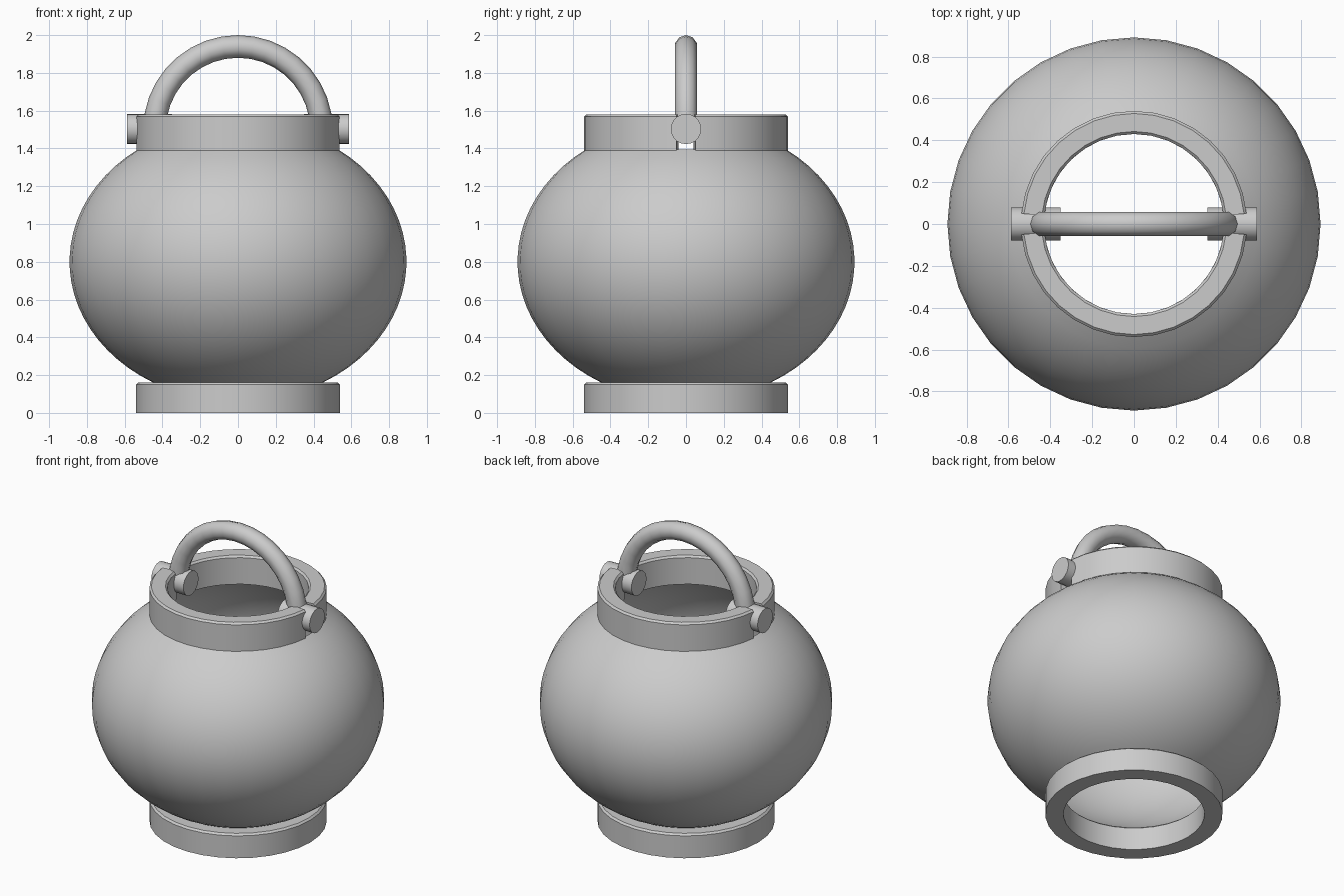
import bpy, bmesh, math

if "Cube" in bpy.data.objects:
    bpy.data.objects.remove(bpy.data.objects["Cube"])


def finish(name, bm, angle=40):
    bmesh.ops.remove_doubles(bm, verts=bm.verts, dist=1e-5)
    bmesh.ops.recalc_face_normals(bm, faces=bm.faces)
    mesh = bpy.data.meshes.new(name)
    bm.to_mesh(mesh)
    bm.free()
    ob = bpy.data.objects.new(name, mesh)
    bpy.context.collection.objects.link(ob)
    bpy.ops.object.select_all(action='DESELECT')
    ob.select_set(True)
    bpy.context.view_layer.objects.active = ob
    bpy.ops.object.shade_smooth_by_angle(angle=math.radians(angle))
    return ob


def lathe(name, profile, segs, closed=False, start=0.0, sweep=2 * math.pi, angle=40):
    """Turn an (r, z) profile around z; a partial sweep gets end caps."""
    bm = bmesh.new()
    rows = []
    for i in range(segs + 1):
        a = start + sweep * i / segs
        rows.append([bm.verts.new((r * math.cos(a), r * math.sin(a), z)) for r, z in profile])
    n = len(profile)
    for p, q in zip(rows, rows[1:]):
        for j in range(n if closed else n - 1):
            k = (j + 1) % n
            bm.faces.new((p[j], q[j], q[k], p[k]))
    if closed and sweep < 6.28:
        bm.faces.new(rows[0])
        bm.faces.new(rows[-1])
    return finish(name, bm, angle)


def band(z0, z1, inner=0.43, outer=0.54, c=0.012):
    return [(inner, z0), (outer, z0), (outer, z1 - c), (outer - c, z1),
            (inner + c, z1), (inner, z1 - c)]


# Body: open squashed globe, a single thin shell
lo, hi = math.asin(-0.64 / 0.74), math.asin(0.595 / 0.74)
steps = 22
globe = []
for i in range(steps + 1):
    t = lo + (hi - lo) * i / steps
    globe.append((0.892 * math.cos(t), 0.80 + 0.74 * math.sin(t)))
lathe("body", globe, 36)

# Foot ring
lathe("foot_ring", band(0.0, 0.162), 32, closed=True)

# Collar: two half rings with a slot on each side for the handle pins
gap = math.asin(0.045 / 0.485)
for name, a in (("collar_back", 0.0), ("collar_front", math.pi)):
    lathe(name, band(1.39, 1.58), 16, closed=True, start=a + gap, sweep=math.pi - 2 * gap)

# Handle: half torus standing upright, swept then tipped into the xz plane
tube = [(0.442 + 0.06 * math.cos(k * math.pi / 5), 0.06 * math.sin(k * math.pi / 5))
        for k in range(10)]
handle = lathe("handle", tube, 18, closed=True, sweep=math.pi, angle=50)
for v in handle.data.vertices:
    x, y, z = v.co
    v.co = (x, -z, y + 1.498)

# Pins carrying the handle ends
for name, s in (("pin_right", 1), ("pin_left", -1)):
    pin = lathe(name, [(0, 0.35), (0.08, 0.35), (0.08, 0.588), (0, 0.588)], 20)
    for v in pin.data.vertices:
        x, y, z = v.co
        v.co = (s * z, s * y, 1.503 - x)
